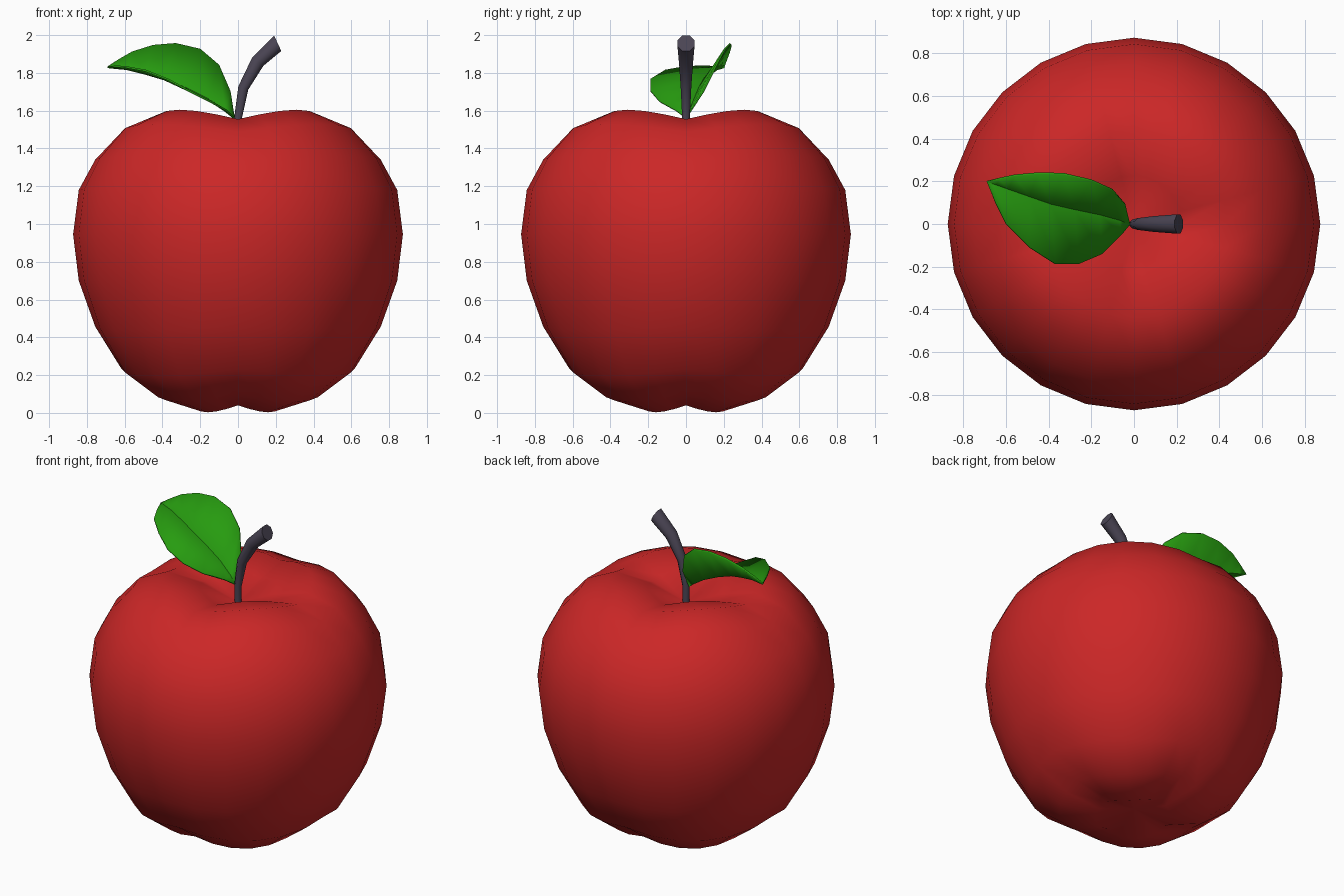
import bpy, bmesh, math
from mathutils import Vector

if "Cube" in bpy.data.objects:
    bpy.data.objects.remove(bpy.data.objects["Cube"])


def material(name, rgb):
    m = bpy.data.materials.new(name)
    m.diffuse_color = (*rgb, 1)
    m.use_nodes = True
    m.node_tree.nodes["Principled BSDF"].inputs["Base Color"].default_value = m.diffuse_color
    return m


def finish(name, bm, mat, angle):
    bmesh.ops.remove_doubles(bm, verts=bm.verts, dist=1e-4)
    bmesh.ops.recalc_face_normals(bm, faces=bm.faces)
    me = bpy.data.meshes.new(name)
    bm.to_mesh(me)
    bm.free()
    ob = bpy.data.objects.new(name, me)
    bpy.context.collection.objects.link(ob)
    me.materials.append(mat)
    bpy.ops.object.select_all(action='DESELECT')
    ob.select_set(True)
    bpy.context.view_layer.objects.active = ob
    bpy.ops.object.shade_smooth_by_angle(angle=math.radians(angle))
    return ob


def skin(bm, rows, closed):
    # bridge neighbouring rows of points with quads
    vs = [[bm.verts.new(p) for p in row] for row in rows]
    n = len(rows[0])
    for a, b in zip(vs, vs[1:]):
        for i in range(n if closed else n - 1):
            j = (i + 1) % n
            bm.faces.new((a[i], a[j], b[j], b[i]))
    return vs


red = material("apple_red", (0.6, 0.02, 0.02))
green = material("leaf_green", (0.02, 0.33, 0.005))
slate = material("stem_slate", (0.07, 0.06, 0.09))

# apple body: (radius, height on the axis creases, extra height on the diagonal lobes)
profile = [(0.0, 1.45, 0), (0.226, 1.52, 0.04), (0.437, 1.555, 0.05), (0.617, 1.487, 0.042),
           (0.756, 1.34, 0.02), (0.843, 1.18, 0.005), (0.873, 0.945, 0), (0.843, 0.70, 0),
           (0.756, 0.457, -0.018), (0.617, 0.233, -0.04), (0.437, 0.105, -0.045),
           (0.226, 0.04, -0.037), (0.0, 0.075, 0)]
SEG = 24
bm = bmesh.new()
rows = []
for r, z, lobe in profile:
    rows.append([(r * math.cos(t), r * math.sin(t), z + lobe * abs(math.sin(2 * t)))
                 for t in (2 * math.pi * i / SEG for i in range(SEG))])
skin(bm, rows, True)
bmesh.ops.dissolve_degenerate(bm, dist=1e-5, edges=bm.edges)
body = finish("apple_body", bm, red, 60)
# sharp creases along the four axis meridians
sharp = body.data.attributes.get("sharp_edge") or body.data.attributes.new("sharp_edge", 'BOOLEAN', 'EDGE')
for e in body.data.edges:
    a, b = (body.data.vertices[i].co for i in e.vertices)
    on_axis = any(abs(a[k]) < 1e-4 and abs(b[k]) < 1e-4 for k in (0, 1))
    sharp.data[e.index].value = on_axis

# stem: tapered tube bending to +x
path = [(0.0, 1.43, 0.022), (0.0, 1.56, 0.022), (0.028, 1.72, 0.03),
        (0.105, 1.86, 0.04), (0.21, 1.957, 0.049)]
bm = bmesh.new()
rows = []
for i, (x, z, r) in enumerate(path):
    p, q = path[max(i - 1, 0)], path[min(i + 1, len(path) - 1)]
    d = Vector((q[0] - p[0], 0, q[1] - p[1])).normalized()
    if i == len(path) - 1:
        d = Vector((0.9, 0, 0.42)).normalized()
    side, up = Vector((0, 1, 0)), Vector((d.z, 0, -d.x))
    rows.append([Vector((x, 0, z)) + r * (math.cos(t) * up + math.sin(t) * side)
                 for t in (2 * math.pi * (k + 0.5) / 8 for k in range(8))])
vs = skin(bm, rows, True)
bm.faces.new(vs[0])
bm.faces.new(vs[-1])
finish("stem", bm, slate, 50)

# leaf: front edge, midrib and back edge at each station
base, tip = (-0.02, 0, 1.56), (-0.69, 0.2, 1.83)
rows = [
    [base] * 3,
    [(-.06, -.05, 1.60), (-.07, .02, 1.60), (-.04, .09, 1.70)],
    [(-.15, -.14, 1.65), (-.16, .045, 1.66), (-.10, .16, 1.84)],
    [(-.26, -.187, 1.705), (-.28, .07, 1.72), (-.20, .205, 1.925)],
    [(-.37, -.187, 1.765), (-.39, .095, 1.765), (-.33, .235, 1.955)],
    [(-.49, -.11, 1.812), (-.49, .13, 1.795), (-.45, .238, 1.945)],
    [(-.60, 0, 1.832), (-.59, .165, 1.82), (-.56, .228, 1.91)],
    [(-.65, .10, 1.834), (-.645, .185, 1.825), (-.63, .213, 1.87)],
    [tip] * 3,
]
bm = bmesh.new()
skin(bm, rows, False)
bmesh.ops.dissolve_degenerate(bm, dist=1e-5, edges=bm.edges)
leaf = finish("leaf", bm, green, 40)
mod = leaf.modifiers.new("thickness", 'SOLIDIFY')
mod.thickness = 0.01
mod.offset = 0
